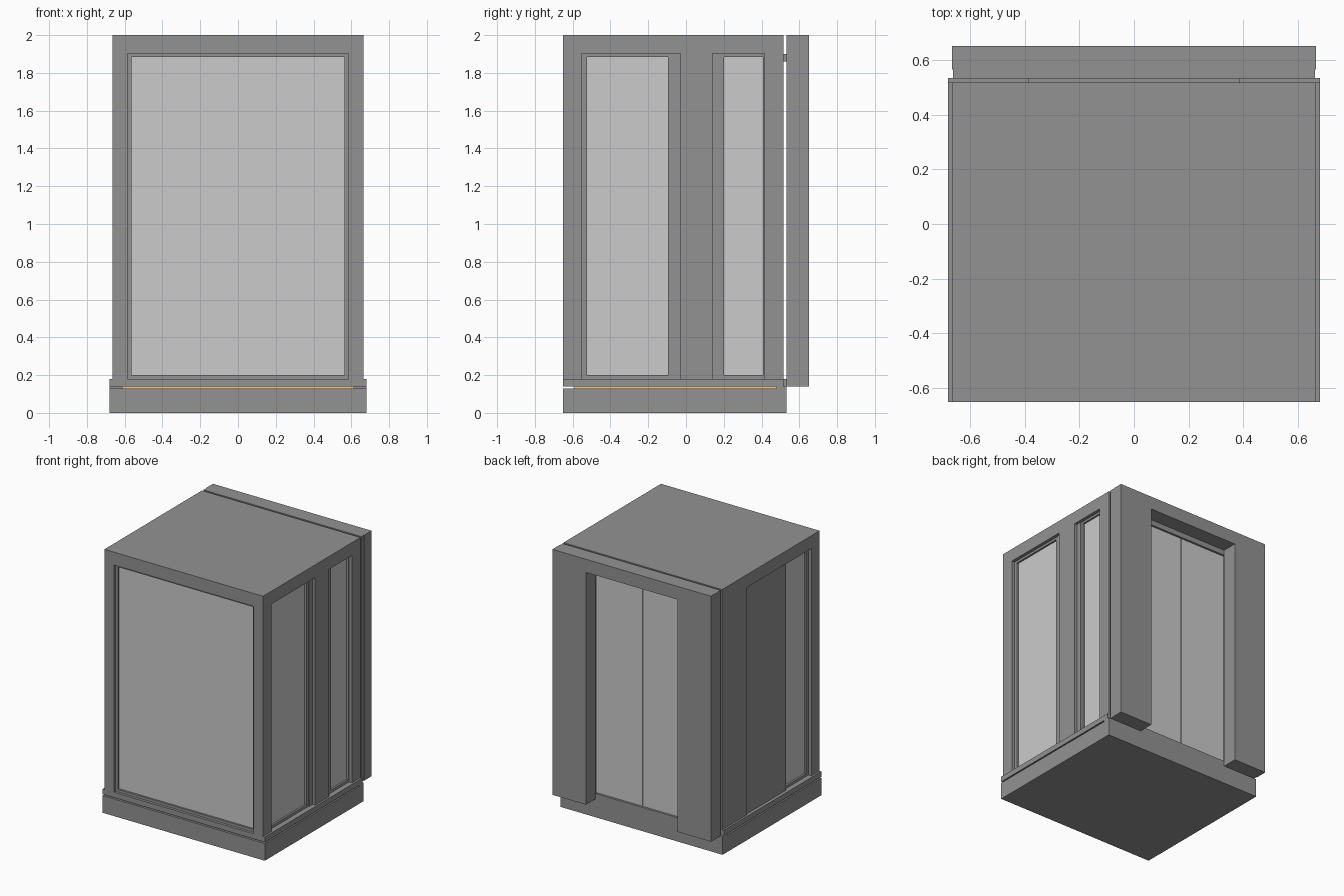
import bpy, bmesh

if "Cube" in bpy.data.objects:
    bpy.data.objects.remove(bpy.data.objects["Cube"])


def material(name, color):
    m = bpy.data.materials.new(name)
    m.diffuse_color = color
    m.use_nodes = True
    m.node_tree.nodes["Principled BSDF"].inputs["Base Color"].default_value = m.diffuse_color
    return m


DARK = material("dark_metal", (0.29, 0.29, 0.29, 1))
GLASS = material("pale_glass", (0.72, 0.72, 0.72, 1))
GLOW = material("warm_light", (0.9, 0.6, 0.3, 1))


def boxes(name, spans, mat=DARK):
    """One object from axis-aligned boxes given as (x0, x1, y0, y1, z0, z1)."""
    bm = bmesh.new()
    for x0, x1, y0, y1, z0, z1 in spans:
        for v in bmesh.ops.create_cube(bm, size=1)["verts"]:
            v.co = (x0 + (v.co.x + 0.5) * (x1 - x0),
                    y0 + (v.co.y + 0.5) * (y1 - y0),
                    z0 + (v.co.z + 0.5) * (z1 - z0))
    me = bpy.data.meshes.new(name)
    bm.to_mesh(me)
    bm.free()
    ob = bpy.data.objects.new(name, me)
    bpy.context.collection.objects.link(ob)
    me.materials.append(mat)
    return ob


def window(name, side, opening, pane, depth):
    """Recessed frame and pane; opening and pane are horizontal ranges,
    depth is the range across the wall."""
    (a0, a1), (p0, p1), (d0, d1) = opening, pane, depth
    z0, z1, g0, g1 = 0.18, 1.902, 0.20, 1.885
    mid = (d0 + d1) / 2

    def place(a, b, c, d, lo, hi):
        return (a, b, lo, hi, c, d) if side == "y" else (lo, hi, a, b, c, d)

    boxes(name + "_frame", [place(a0, p0, z0, z1, d0, d1),
                            place(p1, a1, z0, z1, d0, d1),
                            place(p0, p1, z0, g0, d0, d1),
                            place(p0, p1, g1, z1, d0, d1)])
    boxes(name + "_glass", [place(p0, p1, g0, g1, mid - 0.006, mid + 0.006)], GLASS)


# Base, light strip and floor
boxes("base", [(-0.68, 0.68, -0.65, 0.533, 0, 0.13)])
boxes("light_strip", [(-0.615, 0.615, -0.59, 0.48, 0.13, 0.14)], GLOW)
boxes("door_sill", [(-0.68, 0.68, 0.48, 0.533, 0.13, 0.14)])
boxes("floor", [(-0.68, 0.68, -0.65, 0.517, 0.14, 0.18)])

# Roof slab, front posts and rear wall
boxes("roof", [(-0.665, 0.665, -0.65, 0.517, 1.902, 2.0)])
Z = (0.18, 1.902)
for s, label in ((-1, "left"), (1, "right")):
    xo, xi, xd = 0.665 * s, 0.585 * s, 0.385 * s
    xa, xb = sorted((xo, xi))
    boxes(label + "_front_post", [(xa, xb, -0.65, -0.55, *Z)])
    xa, xb = sorted((xo, xd))
    boxes(label + "_rear_wall", [(xa, xb, 0.44, 0.517, *Z)])

# Right side: middle post with stepped edges, rear post
boxes("right_middle_post", [(0.585, 0.665, -0.03, 0.14, *Z),
                            (0.585, 0.645, -0.07, -0.03, *Z),
                            (0.585, 0.645, 0.14, 0.18, *Z)])
boxes("right_rear_post", [(0.585, 0.665, 0.415, 0.45, *Z)])

# Left side: solid rear post and slightly recessed panel
boxes("left_rear_post", [(-0.665, -0.585, 0.22, 0.45, *Z)])
boxes("left_panel", [(-0.656, -0.585, -0.26, 0.22, *Z)])

# Windows
window("front_window", "y", (-0.585, 0.585), (-0.565, 0.565), (-0.63, -0.59))
window("right_large_window", "x", (-0.55, -0.07), (-0.525, -0.095), (0.60, 0.64))
window("right_small_window", "x", (0.18, 0.415), (0.20, 0.408), (0.60, 0.64))
window("left_window", "x", (-0.55, -0.26), (-0.525, -0.28), (-0.64, -0.60))

# Rails above and below the doors, crossing the gap to the portal
boxes("door_rails", [(-0.385, 0.385, 0.50, 0.533, 1.86, 1.90),
                     (-0.385, 0.385, 0.50, 0.533, 0.14, 0.18)])

# Landing portal: outer frame and thin inner layer behind it
boxes("portal_frame", [(-0.665, -0.385, 0.565, 0.65, 0.14, 2.0),
                       (0.385, 0.665, 0.565, 0.65, 0.14, 2.0),
                       (-0.385, 0.385, 0.565, 0.65, 1.90, 2.0)])
boxes("portal_back_layer", [(-0.662, -0.385, 0.532, 0.565, 0.14, 2.0),
                            (0.385, 0.662, 0.532, 0.565, 0.14, 2.0),
                            (-0.385, 0.385, 0.532, 0.565, 1.90, 2.0)])

# Pair of sliding doors in the rear doorway
for s, label in ((-1, "left"), (1, "right")):
    xa, xb = sorted((0.003 * s, 0.385 * s))
    boxes(label + "_door", [(xa, xb, 0.50, 0.517, 0.18, 1.86)], GLASS)
